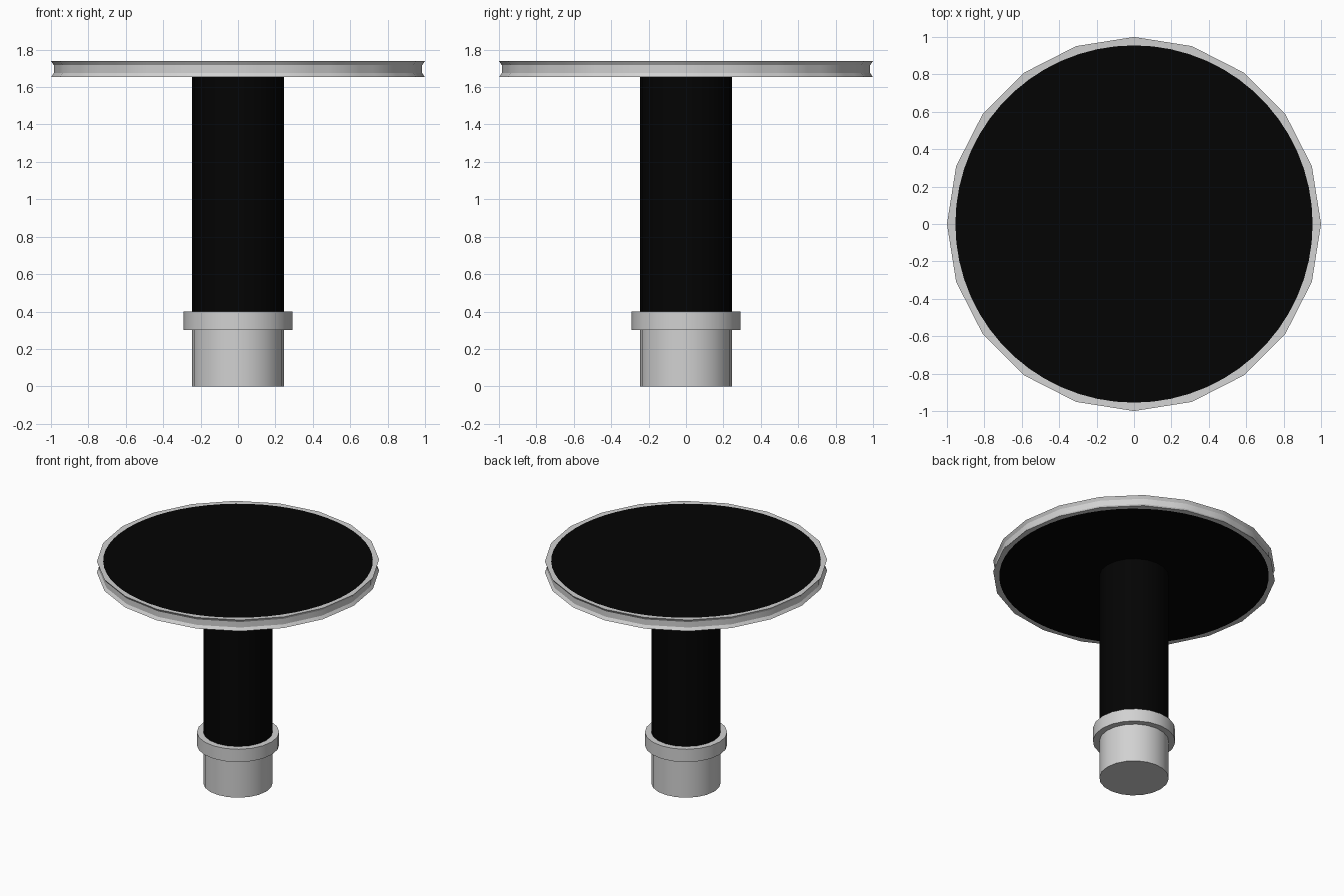
import bpy, bmesh, math

if "Cube" in bpy.data.objects:
    bpy.data.objects.remove(bpy.data.objects["Cube"])

SIDES = 20


def material(name, rgb):
    m = bpy.data.materials.new(name)
    m.diffuse_color = (*rgb, 1)
    m.use_nodes = True
    m.node_tree.nodes["Principled BSDF"].inputs["Base Color"].default_value = m.diffuse_color
    return m


silver = material("silver", (0.64, 0.64, 0.64))
black = material("black", (0.001, 0.001, 0.001))


def lathe(name, profile, colours, seg=SIDES):
    """Turn (radius, z, round) points about z; points not round follow a 20-gon.
    colours holds a material index for each profile step."""
    bm = bmesh.new()
    rings = []
    step = 2 * math.pi / SIDES
    for r, z, is_round in profile:
        if r == 0:
            rings.append([bm.verts.new((0, 0, z))] * seg)
            continue
        ring = []
        for i in range(seg):
            a = 2 * math.pi * i / seg
            local = (i % (seg // SIDES)) * 2 * math.pi / seg - step / 2
            k = r if is_round else r * math.cos(step / 2) / math.cos(local)
            ring.append(bm.verts.new((k * math.cos(a), k * math.sin(a), z)))
        rings.append(ring)
    for lo, hi, c in zip(rings, rings[1:], colours):
        for i in range(seg):
            j = (i + 1) % seg
            vs = list(dict.fromkeys([lo[i], lo[j], hi[j], hi[i]]))
            bm.faces.new(vs).material_index = c
    bmesh.ops.recalc_face_normals(bm, faces=bm.faces)
    me = bpy.data.meshes.new(name)
    bm.to_mesh(me)
    bm.free()
    me.materials.append(silver)
    me.materials.append(black)
    ob = bpy.data.objects.new(name, me)
    bpy.context.collection.objects.link(ob)
    bpy.ops.object.select_all(action='DESELECT')
    ob.select_set(True)
    bpy.context.view_layer.objects.active = ob
    bpy.ops.object.shade_smooth_by_angle(angle=math.radians(25))
    return ob


# Round top: flat black faces inside a silver grooved rim
lathe("round_top", [
    (0, 1.653, True), (0.955, 1.653, True),
    (1.0, 1.653, False), (0.985, 1.675, False),
    (0.985, 1.718, False), (1.0, 1.74, False),
    (0.955, 1.738, True), (0, 1.738, True),
], [1, 0, 0, 0, 0, 0, 1], seg=60)

# Black post
lathe("post", [(0.246, 0.4, False), (0.246, 1.653, False)], [1])

# Silver foot with collar
lathe("foot", [
    (0, 0, True), (0.246, 0, False), (0.246, 0.3, False),
    (0.292, 0.3, False), (0.292, 0.4, False), (0.246, 0.4, False),
], [0] * 5)
